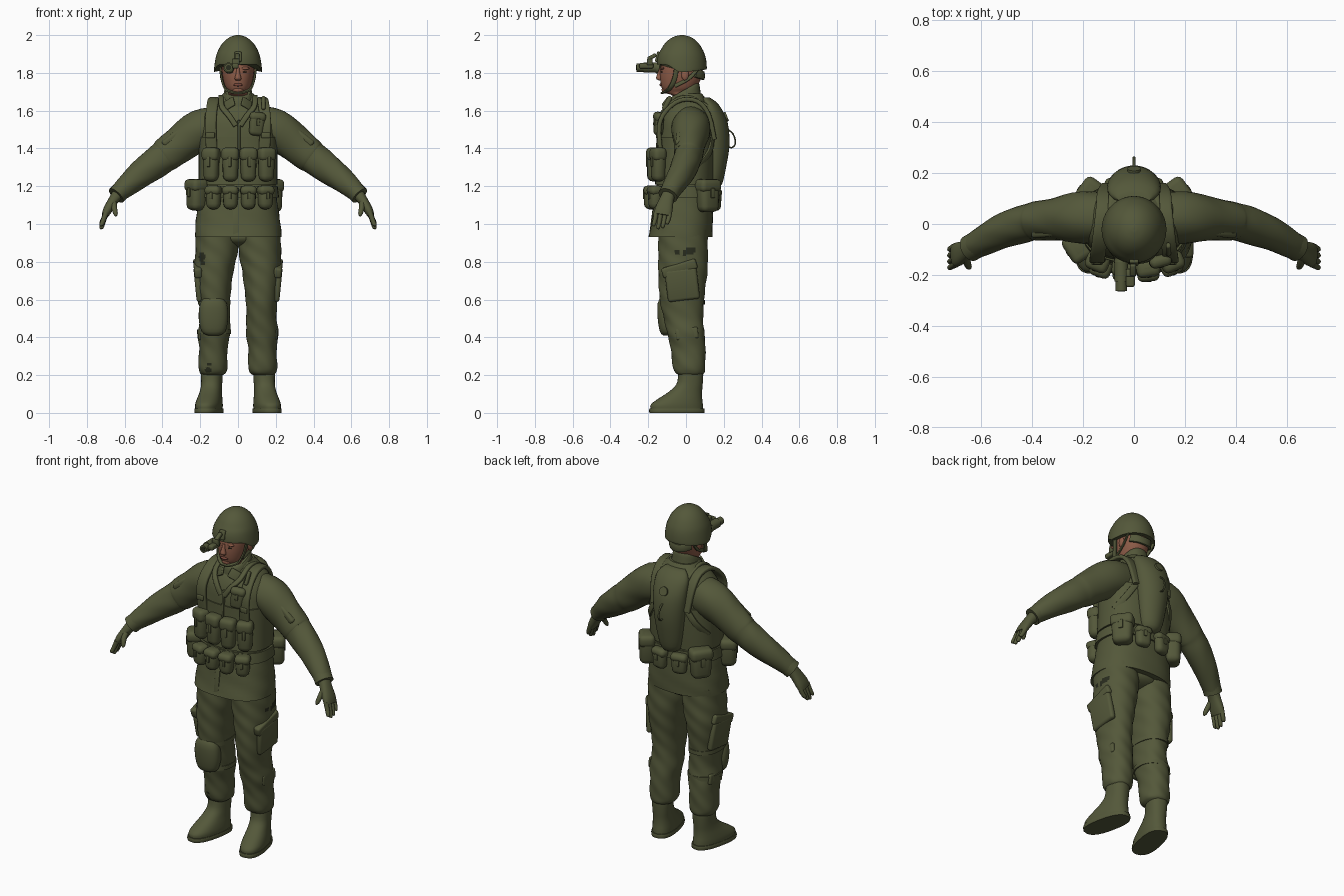
import bpy, bmesh, math
from mathutils import Vector, Matrix, Euler


def material(name, rgb):
    m = bpy.data.materials.new(name)
    m.diffuse_color = (*rgb, 1)
    return m


OLIVE = material("olive_cloth", (0.088, 0.097, 0.042))
DARK = material("dark_trim", (0.022, 0.025, 0.013))
SKIN = material("skin", (0.27, 0.108, 0.065))
LIP = material("lips", (0.19, 0.062, 0.042))


def finish(bm, name, mat):
    bmesh.ops.recalc_face_normals(bm, faces=bm.faces)
    me = bpy.data.meshes.new(name)
    bm.to_mesh(me)
    bm.free()
    ob = bpy.data.objects.new(name, me)
    bpy.context.collection.objects.link(ob)
    me.materials.append(mat)
    bpy.ops.object.select_all(action='DESELECT')
    ob.select_set(True)
    bpy.context.view_layer.objects.active = ob
    bpy.ops.object.shade_smooth_by_angle(angle=math.radians(42))
    return ob


def resample(rows, k):
    # Catmull-Rom interpolation of rows of numbers
    out, n = [], len(rows)
    for i in range(n - 1):
        a, b, c, d = (rows[max(i - 1, 0)], rows[i], rows[i + 1], rows[min(i + 2, n - 1)])
        for j in range(k):
            t = j / k
            out.append([0.5 * (2 * q + (r - p) * t + (2 * p - 5 * q + 4 * r - s) * t * t
                        + (3 * q - p - 3 * r + s) * t ** 3) for p, q, r, s in zip(a, b, c, d)])
    return out + [list(rows[-1])]


def loft(name, rows, mat=OLIVE, ref=None, n=28, p=2.0, w=0.0, k=3, edit=None):
    # rows: x, y, z, radius u, radius v; rings lie flat unless ref (the v axis) is given
    rows = resample(rows, k)
    bm, rings = bmesh.new(), []
    for i, r in enumerate(rows):
        U, V, c = Vector((1, 0, 0)), Vector((0, 1, 0)), Vector(r[:3])
        if ref:
            t = (Vector(rows[min(i + 1, len(rows) - 1)][:3]) - Vector(rows[max(i - 1, 0)][:3])).normalized()
            V = Vector(ref)
            V = (V - t * V.dot(t)).normalized()
            U = V.cross(t)
        ring = []
        for j in range(n):
            a = 2 * math.pi * j / n
            ca, sa = math.cos(a), math.sin(a)
            e = 2 / p
            f = 1 + w * math.sin(3 * a + 38 * c.z) * math.sin(23 * c.z + 2 * a + 1)
            ring.append(bm.verts.new(c + U * (math.copysign(abs(ca) ** e, ca) * r[3] * f)
                                     + V * (math.copysign(abs(sa) ** e, sa) * r[4] * f)))
        rings.append(ring)
    for a, b in zip(rings, rings[1:]):
        for j in range(n):
            bm.faces.new((a[j], a[(j + 1) % n], b[(j + 1) % n], b[j]))
    bm.faces.new(rings[0])
    bm.faces.new(rings[-1])
    if edit:
        edit(bm)
    return finish(bm, name, mat)


def block(bm, M, loc, size, bevel, taper=1.0):
    # bevelled block in the local frame M, its lower end scaled by taper
    t = bmesh.new()
    bmesh.ops.create_cube(t, size=1)
    for v in t.verts:
        f = taper if v.co.z < 0 else 1
        v.co = Vector((v.co.x * size[0] * f, v.co.y * size[1], v.co.z * size[2]))
    bmesh.ops.bevel(t, geom=t.edges[:], offset=min(bevel, min(size) * 0.45), segments=3,
                    profile=0.5, affect='EDGES')
    t.transform(M @ Matrix.Translation(loc))
    me = bpy.data.meshes.new("tmp")
    t.to_mesh(me)
    t.free()
    bm.from_mesh(me)
    bpy.data.meshes.remove(me)


def box(name, loc, size, rot=(0, 0, 0), bevel=0.01, mat=OLIVE, taper=1.0):
    bm = bmesh.new()
    block(bm, Matrix.Translation(loc) @ Euler(rot).to_matrix().to_4x4(), (0, 0, 0), size, bevel, taper)
    return finish(bm, name, mat)


def pouch(name, x, y, z, w, d, h, yaw, roll=0):
    # body, lid and closing tab
    M = Matrix.Translation((x, y, z)) @ Matrix.Rotation(yaw, 4, 'Z') @ Matrix.Rotation(roll, 4, 'Y')
    bm = bmesh.new()
    block(bm, M, (0, 0, 0), (w, d, h), 0.03, 0.86)
    block(bm, M, (0, -0.002, h * 0.3), (w * 1.04, d * 1.06, h * 0.4), 0.024)
    block(bm, M, (0, -d * 0.52, h * 0.08), (w * 0.2, 0.01, h * 0.3), 0.004)
    return finish(bm, name, OLIVE)


def ball(name, loc, r, mat=OLIVE):
    bm = bmesh.new()
    bmesh.ops.create_uvsphere(bm, u_segments=20, v_segments=12, radius=1)
    bm.transform(Matrix.Translation(loc) @ Matrix.Diagonal((*r, 1)))
    return finish(bm, name, mat)


def tube(name, pts, ru, rv, ref, mat=OLIVE, p=2.0, n=12):
    return loft(name, [(*q, ru, rv) for q in pts], mat, ref, n=n, p=p)


# jacket, vest and belt
JACKET = [(0.93, -.03, .23, .17), (1.0, -.02, .225, .163), (1.1, -.015, .212, .157), (1.2, -.01, .2, .147),
          (1.35, 0, .2, .145), (1.45, 0, .203, .145), (1.55, .005, .195, .138), (1.61, .012, .165, .118),
          (1.655, .018, .115, .09), (1.69, .015, .08, .07)]


def around(name, zs, off, w=0.0):
    def at(z):
        for a, b in zip(JACKET, JACKET[1:]):
            if a[0] <= z <= b[0]:
                t = (z - a[0]) / (b[0] - a[0])
                return [p + (q - p) * t for p, q in zip(a, b)]
    rows = [at(z) for z in zs]
    return loft(name, [(0, r[1], r[0], r[2] + off, r[3] + off) for r in rows], n=40, p=2.4, k=2, w=w)


loft("jacket", [(0, r[1], r[0], r[2], r[3]) for r in JACKET], n=44, p=2.4, k=4, w=0.012)
around("vest", [1.21, 1.3, 1.4, 1.46], 0.008)
around("belt", [1.14, 1.16, 1.18, 1.2], 0.01)
box("jacket_placket", (-.012, -.182, 1.02), (.03, .006, .18), (-.13, 0, 0), .002)
box("vest_zip", (.005, -.146, 1.47), (.014, .018, .16), (-.06, 0, 0), .004)
pouch("chest_pouch", .1, -.145, 1.53, .085, .045, .125, .25, .12)
for i, x in enumerate((-.142, -.04, .055, .15)):
    pouch("magazine_pouch", x, -.17 if abs(x) < .1 else -.147, 1.315, .09, .07, .18, x * 2.8)
for x, y, a in ((-.13, -.17, -.35), (-.04, -.187, -.08), (.055, -.187, .1), (.145, -.162, .42)):
    pouch("belt_pouch", x, y, 1.14, .084, .07, .125, a)
pouch("side_pouch", -.22, -.09, 1.155, .11, .09, .165, -1.0)
for s in (-1, 1):
    pouch("hip_pouch", s * .178, .115, 1.15, .125, .085, .175, s * 2.2)
    pouch("back_pouch", s * .065, .155, 1.13, .095, .055, .12, s * 2.95)
    # shoulder straps and pads
    tube("shoulder_strap", [(s * .14, -.136, 1.4), (s * .145, -.142, 1.52), (s * .14, -.105, 1.6),
         (s * .13, -.03, 1.655), (s * .12, .06, 1.65), (s * .115, .12, 1.58), (s * .1, .15, 1.45)],
         .012, .03, (1, 0, 0), p=4, n=20)
    tube("vest_edge", [(s * .012, -.147, 1.52), (s * .045, -.138, 1.57), (s * .085, -.1, 1.62),
         (s * .09, -.04, 1.665), (s * .09, .03, 1.67), (s * .085, .12, 1.62)], .01, .014, (1, 0, 0), p=4, n=16)
    tube("back_strap", [(s * .1, .14, 1.46), (s * .15, .125, 1.38), (s * .19, .06, 1.3)],
         .018, .008, (s * .5, 1, 0), p=4)
    box("strap_buckle", (s * .145, -.154, 1.47), (.045, .012, .03), bevel=.005)
box("strap_radio", (.135, -.1, 1.64), (.02, .025, .08), (-.5, 0, 0))

# hydration pack with cap and hose loop
loft("hydration_pack", [(0, .13, 1.185, .025, .03), (0, .14, 1.21, .06, .05), (0, .15, 1.3, .08, .062),
     (0, .155, 1.42, .095, .075), (0, .15, 1.54, .105, .07), (0, .125, 1.63, .1, .05), (0, .1, 1.67, .065, .025)],
     p=1.9)
tube("pack_cap", [(0, .19, 1.56), (0, .205, 1.565), (0, .218, 1.57)], .026, .026, (1, 0, 0), n=20)
tube("pack_hose", [(0, .222, 1.5), (0, .25, 1.475), (0, .262, 1.43), (0, .245, 1.405), (0, .22, 1.41)],
     .004, .006, (1, 0, 0), n=8)


# collar, high at the nape and open at the throat
def slant(bm):
    for v in bm.verts:
        v.co.z += v.co.y * .55 * min(1, max(0, (v.co.z - 1.58) / .08))


loft("collar", [(0, -.01, 1.6, .11, .1), (0, -.012, 1.65, .085, .09), (0, -.012, 1.7, .075, .083),
     (0, -.012, 1.715, .068, .076)], p=2.2, edit=slant)
for s in (-1, 1):
    box("collar_flap", (s * .045, -.1, 1.638), (.06, .012, .055), (-.45, s * .5, s * .45), .005)

# head
loft("head", [(0, .005, 1.62, .06, .062), (0, .0, 1.675, .06, .066), (0, -.04, 1.695, .05, .07),
     (0, -.038, 1.72, .066, .09), (0, -.03, 1.76, .078, .106), (0, -.026, 1.8, .084, .112),
     (0, -.022, 1.84, .086, .112), (0, -.02, 1.9, .075, .095), (0, -.02, 1.93, .04, .05)], SKIN, p=2.15)
loft("nose", [(0, -.133, 1.825, .008, .008), (0, -.138, 1.795, .011, .014), (0, -.142, 1.77, .018, .016),
     (0, -.135, 1.76, .012, .008)], SKIN, n=12)
ball("lips", (0, -.132, 1.737), (.024, .009, .008), LIP)
ball("chin", (0, -.107, 1.71), (.03, .022, .02), SKIN)
# nape pad under the helmet
tube("nape_pad", [(-.068, .05, 1.8), (-.04, .08, 1.79), (0, .09, 1.785), (.04, .08, 1.79), (.068, .05, 1.8)],
     .01, .024, (0, 0, 1), p=3)
for s in (-1, 1):
    ball("ear", (s * .085, -.005, 1.79), (.011, .02, .03), SKIN)
    ball("eye", (s * .033, -.127, 1.805), (.012, .007, .004), DARK)
    ball("brow", (s * .035, -.125, 1.824), (.026, .011, .008), SKIN)
    # chin straps
    tube("front_chin_strap", [(s * .095, -.05, 1.83), (s * .086, -.06, 1.77), (s * .066, -.088, 1.715),
         (s * .025, -.118, 1.697), (0, -.122, 1.695)], .006, .013, (0, 1, .3), p=3)
    tube("rear_chin_strap", [(s * .09, .06, 1.82), (s * .086, .015, 1.77), (s * .074, -.06, 1.73)],
         .005, .01, (0, .6, 1), p=3)


# helmet, raised over the brow
def brow(bm):
    for v in bm.verts:
        f = max(0, 1 - (v.co.z - 1.805) / .12)
        v.co.z += f * .04 * min(1, max(0, (-v.co.y - .04) / .06)) + f * .012 * max(0, v.co.y / .1)


loft("helmet", [(0, -.022, 1.805, .127, .131), (0, -.022, 1.82, .127, .132), (0, -.022, 1.86, .122, .129),
     (0, -.022, 1.9, .113, .12), (0, -.022, 1.94, .094, .101), (0, -.022, 1.97, .07, .076),
     (0, -.022, 1.99, .042, .046), (0, -.022, 1.999, .014, .015), (0, -.022, 2.0, .002, .002)], n=36, edit=brow)
# night vision monocular and mount
box("mount_plate", (0, -.15, 1.885), (.036, .018, .055), (-.25, 0, 0), .006)
box("mount_arm", (-.004, -.18, 1.885), (.024, .05, .02), (.5, 0, 0), .006)
box("mount_hinge", (-.012, -.192, 1.858), (.04, .03, .035), bevel=.006)
tube("monocular", [(-.05, -.15, 1.828), (-.05, -.19, 1.828), (-.05, -.225, 1.828)], .027, .027, (0, 0, 1), n=20)
tube("monocular_barrel", [(-.05, -.215, 1.828), (-.05, -.24, 1.828), (-.05, -.262, 1.828)], .022, .022, (0, 0, 1), n=20)
tube("monocular_lens", [(-.05, -.26, 1.828), (-.05, -.262, 1.828), (-.05, -.264, 1.828)], .014, .014, (0, 0, 1), DARK)
tube("monocular_eyecup", [(-.048, -.136, 1.824), (-.049, -.145, 1.824), (-.05, -.155, 1.826)], .028, .028, (0, 0, 1))
box("monocular_battery", (-.014, -.21, 1.838), (.034, .075, .03), bevel=.009)


# torn dark patches on the trousers
def tear(ob, spots):
    ob.data.materials.append(DARK)
    for f in ob.data.polygons:
        if any((f.center - Vector(c)).length < r for c, r in spots):
            f.material_index = 1


ball("trouser_seat", (0, -.01, .93), (.16, .12, .055))
for s in (-1, 1):
    # sleeves and cuffs
    loft("sleeve", [(s * .09, .025, 1.525, .1, .095), (s * .2, .027, 1.498, .108, .103), (s * .31, .02, 1.42, .097, .083),
         (s * .38, .012, 1.365, .09, .077), (s * .4, .009, 1.35, .085, .073), (s * .45, -.005, 1.312, .081, .073),
         (s * .53, -.035, 1.252, .07, .066), (s * .6, -.072, 1.193, .056, .056), (s * .64, -.093, 1.155, .046, .05)],
         ref=(0, 1, 0), w=.025, k=4)
    tube("cuff", [(s * .605, -.075, 1.188), (s * .625, -.085, 1.17), (s * .645, -.096, 1.15)], .05, .053, (0, 1, 0), n=24)
    box("sleeve_pocket", (s * .35, .008, 1.458), (.13, .12, .04), (0, s * .66, -s * .1), .014)
    # gloved hands
    loft("palm", [(s * .635, -.09, 1.16, .032, .034), (s * .66, -.103, 1.125, .027, .038),
         (s * .69, -.118, 1.075, .024, .047), (s * .704, -.124, 1.045, .018, .045)], ref=(0, 1, 0), n=20, p=2.4)
    for i, ln in enumerate((.055, .07, .065, .045)):
        y = -.158 + i * .024
        loft("finger", [(s * .698, y, 1.062, .014, .013), (s * .712, y - .006, 1.05 - ln * .5, .013, .012),
             (s * .723, y - .014, 1.05 - ln, .011, .01), (s * .724, y - .016, 1.044 - ln, .004, .004)],
             ref=(0, 1, 0), n=10)
    loft("thumb", [(s * .66, -.125, 1.115, .018, .018), (s * .655, -.152, 1.085, .015, .015),
         (s * .648, -.168, 1.055, .012, .012), (s * .645, -.174, 1.042, .005, .005)], ref=(0, 1, 0), n=10)
    # trouser legs
    leg = loft("trouser_leg", [(s * .112, -.015, .97, .112, .13), (s * .115, -.017, .85, .112, .131),
               (s * .125, -.018, .75, .102, .13), (s * .125, -.02, .6, .084, .117), (s * .123, -.013, .5, .08, .104),
               (s * .128, -.002, .42, .086, .098), (s * .13, .01, .34, .075, .092), (s * .132, .016, .25, .077, .086),
               (s * .132, .02, .215, .07, .078), (s * .135, .022, .2, .055, .06)], n=64, p=2.2, w=.03, k=10)
    tear(leg, [((.22, .025, .86), .022), ((.22, -.005, .848), .018), ((.215, -.045, .85), .018),
               ((-.19, -.115, .825), .024), ((-.185, -.12, .795), .016),
               ((-.16, -.065, .225), .018), ((-.15, -.06, .26), .014)])
    box("cargo_pocket", (s * .21, -.02, .68), (.035, .17, .17), (.12, s * .1, 0), .015)
    box("cargo_flap", (s * .213, -.035, .765), (.042, .19, .055), (.3, s * .1, 0), .012)
    box("calf_flap", (s * .194, .005, .42), (.03, .12, .06), (.1, 0, 0), .01)
    # boots, toes turned out
    T = Matrix.Translation((s * .137, .03, 0)) @ Matrix.Rotation(s * .21, 4, 'Z')
    boot = loft("boot", [(0, -.08, .02, .065, .142), (0, -.08, .045, .066, .14), (0, -.062, .075, .062, .118),
                (0, -.035, .11, .056, .09), (0, -.012, .15, .054, .07), (0, -.005, .2, .056, .066),
                (0, -.005, .235, .056, .064)], p=2.3, n=28)
    sole = loft("boot_sole", [(0, -.08, 0, .067, .147), (0, -.08, .012, .069, .149), (0, -.08, .024, .067, .147)],
                p=2.5, n=28)
    boot.data.transform(T)
    sole.data.transform(T)

# single knee pad with straps
loft("knee_pad", [(-.13, -.1, .41, .03, .02), (-.13, -.1, .43, .062, .038), (-.13, -.1, .5, .078, .05),
     (-.13, -.105, .58, .07, .045), (-.13, -.105, .62, .035, .022)], p=2.3)
for z, c, rx, ry in ((.43, -.003, .09, .101), (.585, -.02, .087, .12)):
    loft("knee_strap", [(-.126, c, z - .012, rx, ry), (-.126, c, z, rx, ry), (-.126, c, z + .012, rx, ry)], p=2.2)
